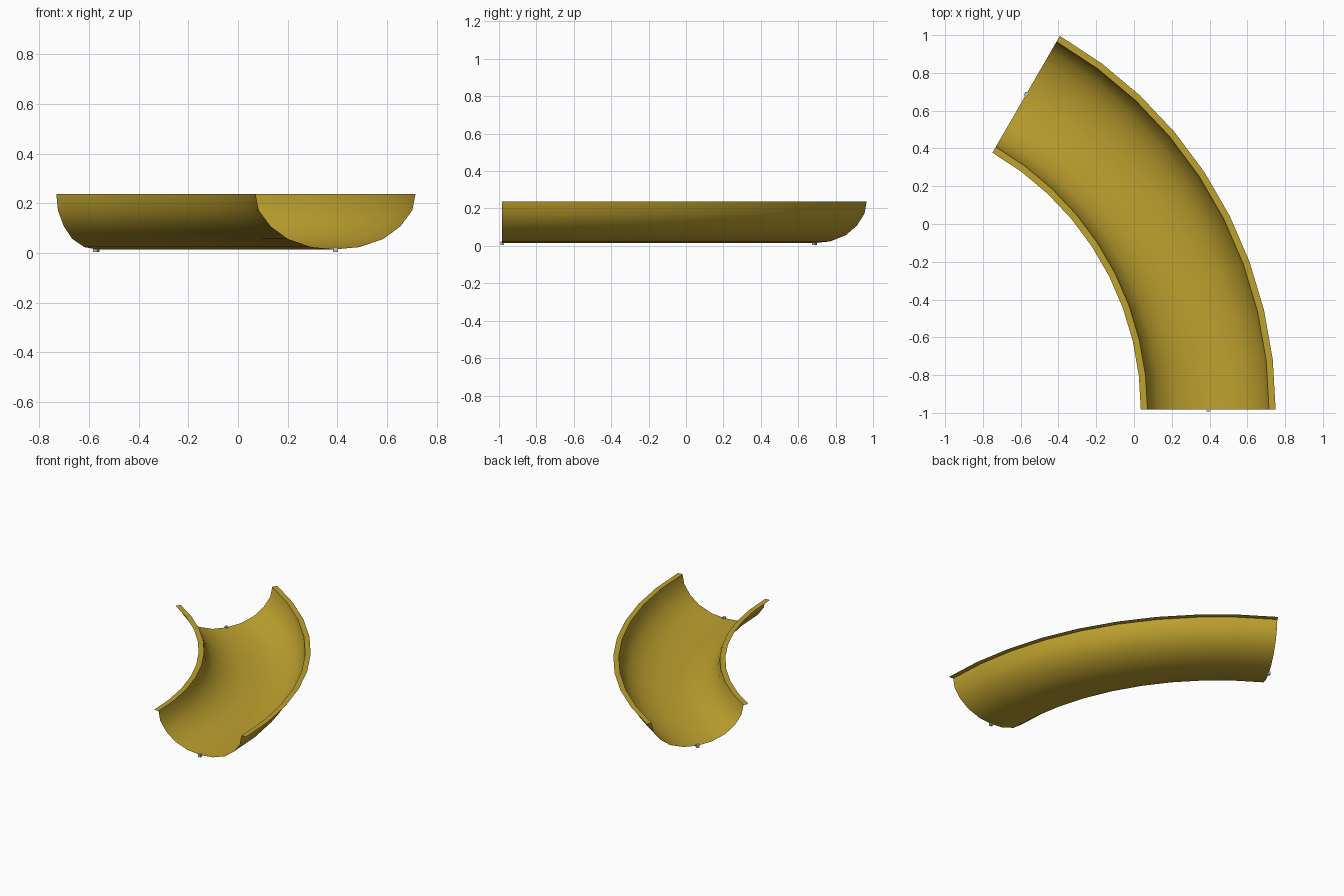
import bpy, bmesh, math
from mathutils import Matrix

if "Cube" in bpy.data.objects:
    bpy.data.objects.remove(bpy.data.objects["Cube"])

def material(name, col):
    m = bpy.data.materials.new(name)
    m.diffuse_color = (*col, 1)
    m.use_nodes = True
    m.node_tree.nodes["Principled BSDF"].inputs["Base Color"].default_value = m.diffuse_color
    return m

yellow = material("mustard_yellow", (0.52, 0.36, 0.028))
grey = material("light_grey", (0.55, 0.55, 0.55))

# Arc of the bend: centre, mid radius, sweep
CX, CY, R = -1.535, -0.983, 1.928
SWEEP, STEPS = math.radians(60), 9

# Half cross-section (offset from mid line, height), mirrored for the other side
half = [(0.097, 0.024), (0.193, 0.057), (0.262, 0.108),
        (0.309, 0.172), (0.322, 0.237), (0.357, 0.237)]
profile = [(-o, z) for o, z in reversed(half)] + [(0, 0.015)] + half

# Open trough with flat rim flanges
bm = bmesh.new()
rows = []
for i in range(STEPS + 1):
    a = SWEEP * i / STEPS
    rows.append([bm.verts.new((CX + (R + o) * math.cos(a),
                               CY + (R + o) * math.sin(a), z)) for o, z in profile])
for r0, r1 in zip(rows, rows[1:]):
    for j in range(len(profile) - 1):
        bm.faces.new((r0[j], r0[j + 1], r1[j + 1], r1[j]))
me = bpy.data.meshes.new("curved_trough")
bm.to_mesh(me)
bm.free()
me.materials.append(yellow)
trough = bpy.data.objects.new("curved_trough", me)
bpy.context.collection.objects.link(trough)
bpy.context.view_layer.objects.active = trough
trough.select_set(True)
bpy.ops.object.shade_smooth_by_angle(angle=math.radians(40))

# Small connector cubes at the bottom of both ends
def connector(name, a):
    bm = bmesh.new()
    bmesh.ops.create_cube(bm, size=0.02, matrix=Matrix.Rotation(a, 4, 'Z'))
    me = bpy.data.meshes.new(name)
    bm.to_mesh(me)
    bm.free()
    me.materials.append(grey)
    ob = bpy.data.objects.new(name, me)
    ob.location = (CX + R * math.cos(a), CY + R * math.sin(a), 0.0135)
    bpy.context.collection.objects.link(ob)

connector("start_connector", 0)
connector("end_connector", SWEEP)
